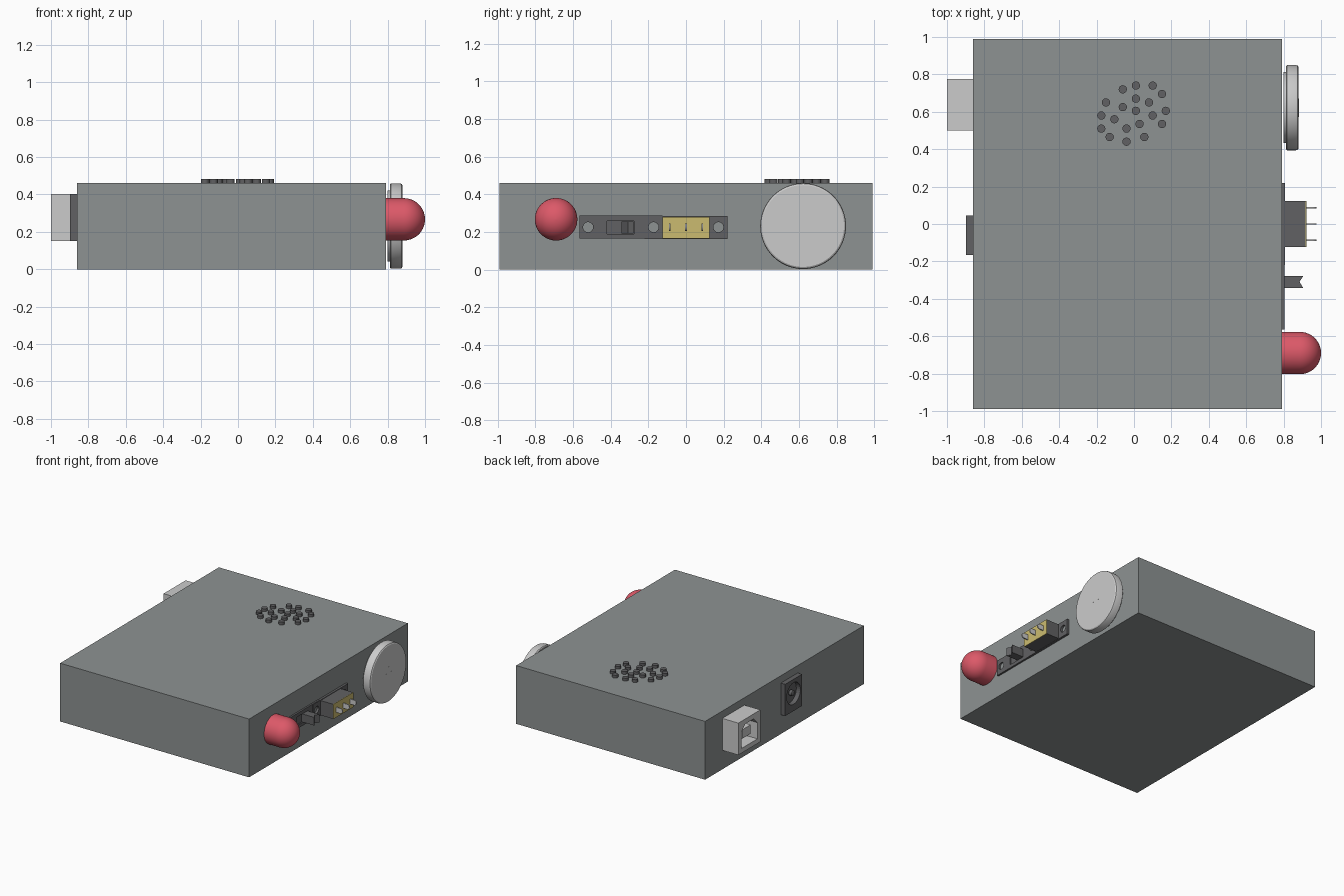
import bpy, bmesh
from math import cos, sin, pi, radians

if "Cube" in bpy.data.objects:
    bpy.data.objects.remove(bpy.data.objects["Cube"])


def material(name, rgb):
    m = bpy.data.materials.new(name)
    m.diffuse_color = (*rgb, 1)
    m.use_nodes = True
    m.node_tree.nodes["Principled BSDF"].inputs["Base Color"].default_value = m.diffuse_color
    return m


CASE = material("case_grey", (0.27, 0.29, 0.29))
DARK = material("dark_plastic", (0.12, 0.12, 0.125))
METAL = material("light_metal", (0.6, 0.61, 0.6))
RED = material("red_lens", (0.72, 0.1, 0.14))
YELLOW = material("yellow_insert", (0.6, 0.5, 0.16))


def finish(name, bm, mat):
    bmesh.ops.recalc_face_normals(bm, faces=bm.faces[:])
    me = bpy.data.meshes.new(name)
    bm.to_mesh(me)
    bm.free()
    ob = bpy.data.objects.new(name, me)
    bpy.context.collection.objects.link(ob)
    me.materials.append(mat)
    return ob


def activate(ob):
    bpy.ops.object.select_all(action='DESELECT')
    ob.select_set(True)
    bpy.context.view_layer.objects.active = ob


def prism(name, pts, lo, hi, mat, axis=0):
    """Extrude a 2D outline along an axis (0: yz outline, 1: xz, 2: xy)."""
    bm = bmesh.new()

    def place(p, t):
        c = list(p)
        c.insert(axis, t)
        return bm.verts.new(c)
    a = [place(p, lo) for p in pts]
    b = [place(p, hi) for p in pts]
    bm.faces.new(a)
    bm.faces.new(b)
    for i in range(len(pts)):
        j = (i + 1) % len(pts)
        bm.faces.new((a[i], a[j], b[j], b[i]))
    return finish(name, bm, mat)


def box(name, x, y, z, mat):
    return prism(name, [(y[0], z[0]), (y[1], z[0]), (y[1], z[1]), (y[0], z[1])], *x, mat)


def circle(u, v, r, n=24):
    return [(u + r * cos(2 * pi * i / n), v + r * sin(2 * pi * i / n)) for i in range(n)]


def lathe(name, profile, y, z, mat, n=48):
    """Revolve (x, radius) points around an x-aligned axis."""
    bm = bmesh.new()
    rings = [[bm.verts.new((x, *p)) for p in circle(y, z, r, n)] for x, r in profile]
    bm.faces.new(rings[0])
    bm.faces.new(rings[-1])
    for a, b in zip(rings, rings[1:]):
        for i in range(n):
            j = (i + 1) % n
            bm.faces.new((a[i], a[j], b[j], b[i]))
    ob = finish(name, bm, mat)
    activate(ob)
    bpy.ops.object.shade_smooth_by_angle(angle=radians(30))
    return ob


def cut(ob, cutter):
    mod = ob.modifiers.new("cut", 'BOOLEAN')
    mod.operation = 'DIFFERENCE'
    mod.solver = 'EXACT'
    mod.object = cutter
    activate(ob)
    bpy.ops.object.modifier_apply(modifier=mod.name)
    bpy.data.objects.remove(cutter)


# Enclosure
box("case", (-0.86, 0.79), (-0.99, 0.99), (0, 0.46), CASE)

# Speaker pegs on the lid
pegs = [(.01, .74), (-.06, .72), (.1, .74), (.15, .695), (-.15, .65), (.01, .67), (.08, .65),
        (-.06, .625), (.01, .605), (.1, .58), (.17, .605), (-.175, .58), (-.105, .56),
        (.03, .535), (.15, .535), (-.175, .51), (-.04, .51), (-.13, .465), (.055, .465), (-.04, .44)]
for i, (x, y) in enumerate(pegs):
    prism(f"speaker_peg_{i + 1}", circle(x, y, 0.022, 20), 0.455, 0.482, DARK, axis=2)

# Red indicator lamp
R = 0.113
dome = [(1 - R + R * sin(a), R * cos(a)) for a in [radians(d) for d in range(0, 90, 8)] + [radians(89)]]
lathe("indicator_lamp", [(0.785, R)] + dome, -0.69, 0.267, RED)

# Coin cell with plus mark
lathe("coin_cell", [(0.80, 0.19), (0.812, 0.19), (0.812, 0.222), (0.818, 0.228), (0.866, 0.228),
                    (0.875, 0.225), (0.88, 0.217)], 0.622, 0.231, METAL, 64)
box("plus_bar_across", (0.879, 0.881), (0.572, 0.672), (0.228, 0.234), METAL)
box("plus_bar_up", (0.879, 0.881), (0.619, 0.625), (0.181, 0.281), METAL)

# Mounting plates with screw holes
switch = box("switch_plate", (0.788, 0.804), (-0.565, -0.126), (0.164, 0.286), DARK)
bracket = box("connector_plate", (0.788, 0.808), (-0.22, 0.22), (0.162, 0.284), DARK)
for plate, holes in ((switch, (-0.52, -0.172)), (bracket, (-0.172, 0.172))):
    for y in holes:
        cut(plate, prism("hole", circle(y, 0.225, 0.027), 0.7, 0.9, DARK))
cut(switch, box("window", (0.794, 0.9), (-0.42, -0.277), (0.19, 0.258), DARK))

# Slide switch knob with notched tip
prism("switch_knob", [(0.79, -0.342), (0.905, -0.342), (0.885, -0.309), (0.905, -0.278), (0.79, -0.278)],
      0.192, 0.256, DARK, axis=2)

# Three-pin connector
box("connector_body", (0.79, 0.917), (-0.124, 0.124), (0.164, 0.28), DARK)
box("connector_face", (0.917, 0.921), (-0.124, 0.124), (0.164, 0.28), YELLOW)
for i, y in enumerate((-0.086, 0, 0.086)):
    tip = [(0.955 + 0.02 * cos(radians(a)), 0.224 + 0.02 * sin(radians(a))) for a in range(-90, 91, 15)]
    prism(f"connector_pin_{i + 1}", [(0.91, 0.204)] + tip + [(0.91, 0.244)], y - 0.004, y + 0.004, METAL, axis=1)

# Square data socket with chamfered opening and tongue
socket = box("data_socket", (-1, -0.855), (0.5, 0.775), (0.15, 0.402), METAL)
cut(socket, prism("opening", [(0.537, 0.187), (0.738, 0.187), (0.738, 0.315), (0.69, 0.363),
                              (0.585, 0.363), (0.537, 0.315)], -1.1, -0.875, METAL))
box("socket_tongue", (-0.975, -0.87), (0.585, 0.69), (0.24, 0.31), METAL)

# Round power socket
jack = box("power_socket", (-0.898, -0.855), (-0.165, 0.045), (0.152, 0.402), DARK)
cut(jack, prism("bore", circle(-0.06, 0.29, 0.085, 32), -1, -0.862, DARK))
lathe("power_pin", [(-0.87, 0.022), (-0.893, 0.022), (-0.897, 0.016)], -0.06, 0.29, DARK, 20)
